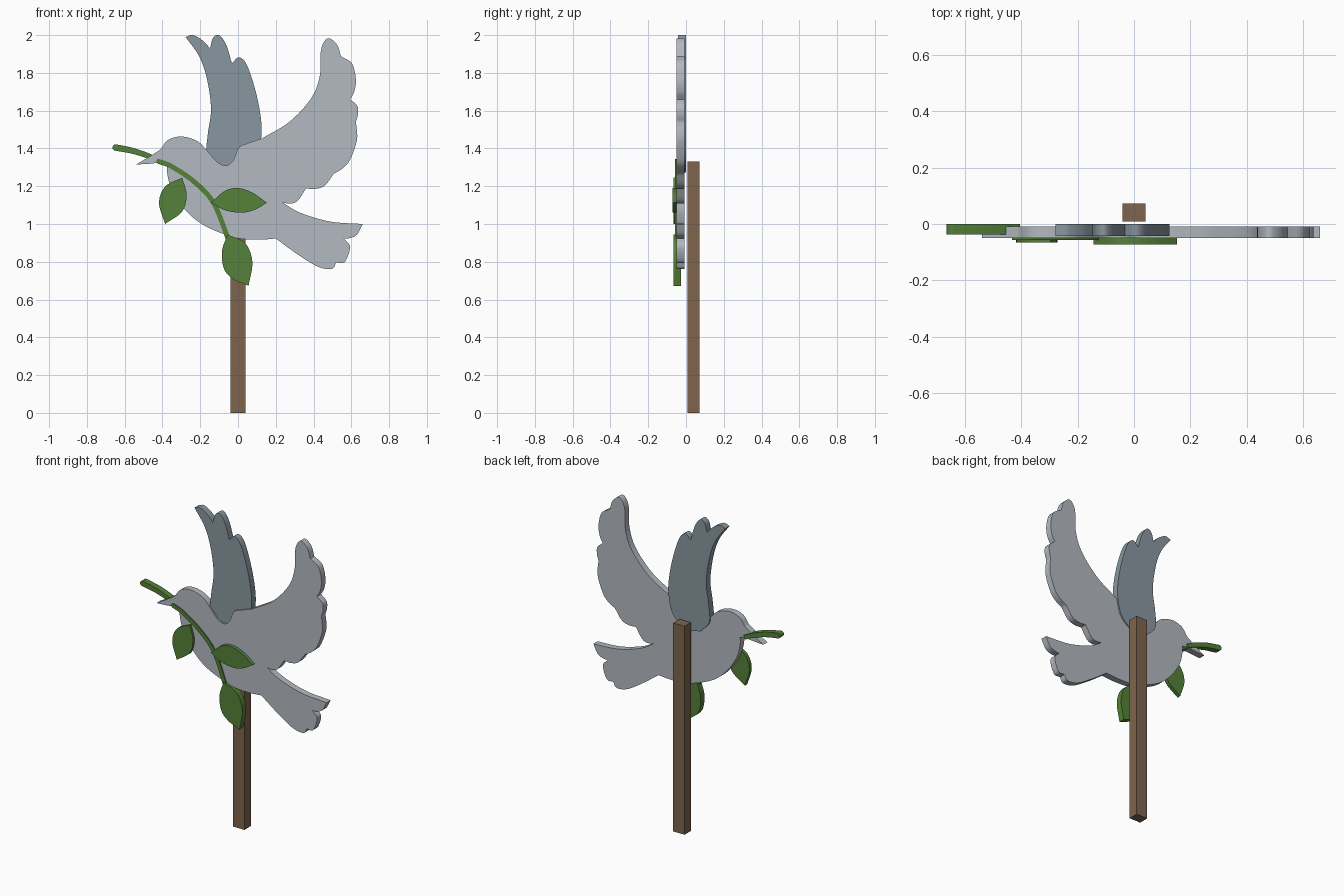
import bpy, bmesh, math
from mathutils import Vector

if "Cube" in bpy.data.objects:
    bpy.data.objects.remove(bpy.data.objects["Cube"])


def material(name, rgb):
    m = bpy.data.materials.new(name)
    m.diffuse_color = (*rgb, 1)
    m.use_nodes = True
    m.node_tree.nodes["Principled BSDF"].inputs["Base Color"].default_value = m.diffuse_color
    return m


PALE = material("pale_grey", (0.45, 0.49, 0.53))
SLATE = material("slate_grey", (0.25, 0.31, 0.35))
GREEN = material("leaf_green", (0.09, 0.22, 0.04))
BROWN = material("wood_brown", (0.21, 0.13, 0.075))


def spline(pts, n=6):
    """Smooth curve through the points, last point included."""
    p = [Vector(q) for q in pts]
    p = [2 * p[0] - p[1]] + p + [2 * p[-1] - p[-2]]
    out = []
    for a, b, c, d in zip(p, p[1:], p[2:], p[3:]):
        for i in range(n):
            t = i / n
            out.append(0.5 * (2 * b + (c - a) * t + (2 * a - 5 * b + 4 * c - d) * t * t
                              + (3 * b - a - 3 * c + d) * t ** 3))
    return out + [p[-2]]


def outline(arcs):
    """Closed outline: each arc runs from one corner to the start of the next."""
    out = []
    for arc, nxt in zip(arcs, arcs[1:] + arcs[:1]):
        out += spline(arc + [nxt[0]])[:-1]
    return out


def ribbon(path, widths):
    """Outline of a strip of varying width following a path."""
    c = spline(path)
    left, right = [], []
    for i, p in enumerate(c):
        d = (c[min(i + 1, len(c) - 1)] - c[max(i - 1, 0)]).normalized()
        w = widths[0] + (widths[1] - widths[0]) * i / (len(c) - 1)
        side = Vector((-d.y, d.x)) * w / 2
        left.append(p + side)
        right.append(p - side)
    d = (c[0] - c[1]).normalized()
    s = left[0] - c[0]
    r = s.length
    cap = [c[0] + d * r * math.sin(a) - s * math.cos(a)
           for a in (math.pi * k / 6 for k in range(1, 6))]
    return left + right[::-1] + cap


def plate(name, pts, y0, y1, mat):
    """Extrude a front-view outline from y0 to y1."""
    bm = bmesh.new()
    face = bm.faces.new([bm.verts.new((x, y0, z)) for x, z in pts])
    new = bmesh.ops.extrude_face_region(bm, geom=[face], use_keep_orig=True)["geom"]
    bmesh.ops.translate(bm, vec=(0, y1 - y0, 0),
                        verts=[v for v in new if isinstance(v, bmesh.types.BMVert)])
    bmesh.ops.recalc_face_normals(bm, faces=bm.faces)
    me = bpy.data.meshes.new(name)
    bm.to_mesh(me)
    bm.free()
    me.materials.append(mat)
    ob = bpy.data.objects.new(name, me)
    bpy.context.collection.objects.link(ob)
    bpy.ops.object.select_all(action='DESELECT')
    ob.select_set(True)
    bpy.context.view_layer.objects.active = ob
    bpy.ops.object.shade_smooth_by_angle(angle=math.radians(30))


# Post
plate("post", [(-.04, 0), (.04, 0), (.04, 1.33), (-.04, 1.33)], .008, .072, BROWN)

# Body with head, near wing and tail
head = [[(-.54, 1.315), (-.48, 1.35), (-.425, 1.385)],
        [(-.41, 1.395), (-.37, 1.445), (-.30, 1.463), (-.217, 1.44), (-.16, 1.385), (-.11, 1.328),
         (-.063, 1.31), (-.026, 1.336), (.005, 1.405), (.053, 1.428)]]
wing = [[(.127, 1.453), (.275, 1.543), (.39, 1.67), (.434, 1.79), (.44, 1.925), (.476, 1.983), (.524, 1.95)],
        [(.545, 1.888), (.603, 1.85), (.624, 1.766), (.615, 1.70)],
        [(.593, 1.66), (.632, 1.625), (.635, 1.58)],
        [(.624, 1.543), (.63, 1.447), (.593, 1.34), (.555, 1.295)],
        [(.508, 1.267), (.46, 1.204), (.41, 1.186)],
        [(.36, 1.188), (.317, 1.124), (.28, 1.108)]]
tail = [[(.238, 1.113), (.328, 1.06), (.487, 1.013)],
        [(.66, 1.0), (.63, .944), (.59, .925)],
        [(.56, .923), (.593, .88), (.566, .80)],
        [(.52, .795), (.497, .763), (.423, .774), (.317, .838)]]
belly = [[(.20, .923), (.106, .917), (-.016, .928), (-.175, .99), (-.275, 1.07), (-.35, 1.18), (-.375, 1.27)],
         [(-.376, 1.32), (-.423, 1.323), (-.48, 1.318)]]
plate("dove_body", outline(head + wing + tail + belly), -.05, -.009, PALE)

# Far wing, set slightly behind the body
plate("far_wing", outline([
    [(-.10, 1.285), (-.164, 1.36), (-.16, 1.474), (-.143, 1.607), (-.164, 1.766), (-.206, 1.888)],
    [(-.278, 1.99), (-.238, 2.0), (-.185, 1.97)],
    [(-.148, 1.93), (-.132, 1.985), (-.10, 2.0), (-.063, 1.95)],
    [(-.032, 1.85), (.005, 1.882), (.048, 1.84), (.095, 1.697), (.122, 1.553), (.122, 1.45),
     (.09, 1.34), (0, 1.275)]]), -.042, 0, SLATE)

# Twig: end behind the beak, and stem across the breast
plate("twig_end", ribbon([(-.648, 1.405), (-.56, 1.388), (-.48, 1.362), (-.41, 1.33)], (.034, .026)),
      -.038, 0, GREEN)
plate("twig_stem", ribbon([(-.42, 1.332), (-.35, 1.304), (-.23, 1.222), (-.13, 1.113), (-.053, .925)],
                          (.026, .026)), -.057, -.045, GREEN)

# Leaves
plate("left_leaf", outline([[(-.296, 1.245), (-.386, 1.198), (-.418, 1.11)],
                            [(-.386, 1.0), (-.296, 1.066), (-.272, 1.156)]]), -.066, -.042, GREEN)
plate("right_leaf", outline([[(-.143, 1.113), (-.07, 1.175), (0, 1.19), (.074, 1.167)],
                             [(.153, 1.113), (.09, 1.076), (.02, 1.06), (-.07, 1.073)]]), -.072, -.048, GREEN)
plate("lower_leaf", outline([[(-.056, .944), (.037, .90), (.076, .80)],
                             [(.056, .673), (-.02, .705), (-.072, .758), (-.085, .854)]]), -.065, -.026, GREEN)
